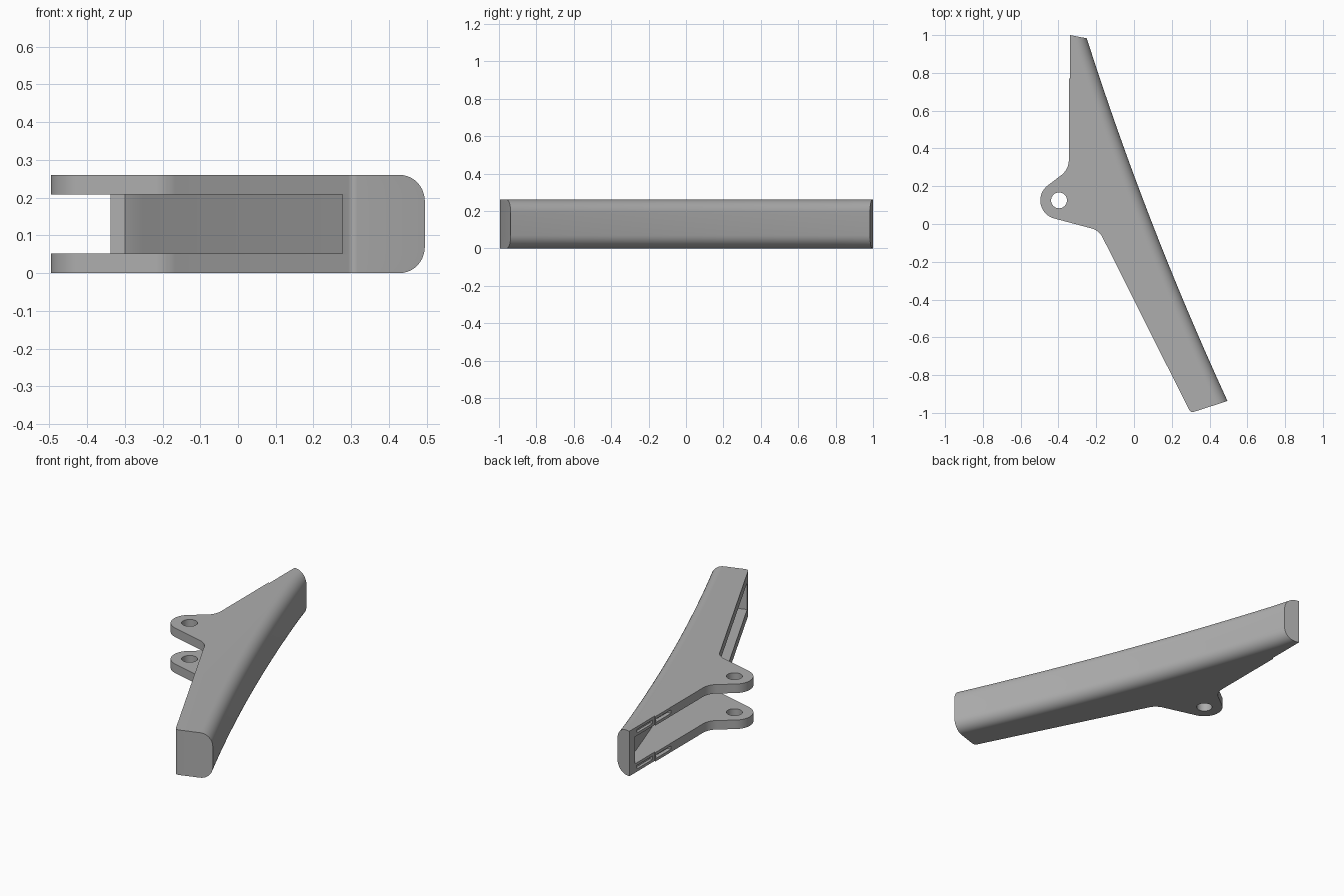
import bpy, bmesh, math
from mathutils import Vector

cube = bpy.data.objects.get("Cube")
if cube:
    bpy.data.objects.remove(cube)

HEIGHT, ROUND, WALL = 0.26, 0.07, 0.052
LUG, LUG_R, HOLE_R = Vector((-0.397, 0.125)), 0.099, 0.042

grey = bpy.data.materials.new("plain grey")
grey.use_nodes = True
colour = (0.42, 0.42, 0.42, 1)
grey.diffuse_color = colour
grey.node_tree.nodes["Principled BSDF"].inputs["Base Color"].default_value = colour


def fillet(a, b, c, r, steps=8):
    """Round corner b, between a and c, with radius r."""
    a, b, c = Vector(a), Vector(b), Vector(c)
    u, v = (a - b).normalized(), (c - b).normalized()
    half = u.angle(v) / 2
    centre = b + (u + v).normalized() * (r / math.sin(half))
    p = b + u * (r / math.tan(half)) - centre
    q = b + v * (r / math.tan(half)) - centre
    total = math.pi - 2 * half
    return [centre + (p * math.sin(total * (1 - i / steps)) + q * math.sin(total * i / steps))
            / math.sin(total) for i in range(steps + 1)]


def loft(name, rings):
    """Stack (z, outline) rings into a closed solid."""
    bm = bmesh.new()
    loops = [[bm.verts.new((p[0], p[1], z)) for p in ring] for z, ring in rings]
    for low, high in zip(loops, loops[1:]):
        for i in range(len(low)):
            j = (i + 1) % len(low)
            bm.faces.new((low[i], low[j], high[j], high[i]))
    bm.faces.new(loops[0][::-1])
    bm.faces.new(loops[-1])
    bmesh.ops.recalc_face_normals(bm, faces=bm.faces)
    mesh = bpy.data.meshes.new(name)
    bm.to_mesh(mesh)
    bm.free()
    mesh.materials.append(grey)
    obj = bpy.data.objects.new(name, mesh)
    bpy.context.collection.objects.link(obj)
    return obj


def prism(name, outline, z0, z1):
    return loft(name, [(z0, outline), (z1, outline)])


# Curved long side, front to back, moved inwards by d
FRONT, MIDDLE, BACK = Vector((0.495, -0.937)), Vector((0.066, -0.005)), Vector((-0.25, 0.983))
FRONT_CORNER, BACK_CORNER = Vector((0.30, -1)), Vector((-0.338, 1))


def long_side(d, steps=28):
    points = []
    for i in range(steps + 1):
        t = i / steps
        p = FRONT * (1 - t) ** 2 + MIDDLE * 2 * t * (1 - t) + BACK * t * t
        tangent = (MIDDLE - FRONT) * (1 - t) + (BACK - MIDDLE) * t
        n = Vector((-tangent.y, tangent.x)).normalized()
        if i == 0:
            n = (FRONT_CORNER - FRONT).normalized()
        elif i == steps:
            n = (BACK_CORNER - BACK).normalized()
        points.append(p + n * d)
    return points


# Open side with the hinge lug
step_top, step_low = Vector((-0.338, 0.77)), Vector((-0.345, 0.77))
upper, lower = Vector((-0.345, 0.289)), Vector((-0.185, -0.034))
lug_arc = [LUG + LUG_R * Vector((math.cos(a), math.sin(a)))
           for a in (math.radians(127 + 128 * i / 20) for i in range(21))]
open_side = ([BACK_CORNER, step_top, step_low]
             + fillet(step_low, upper, lug_arc[0], 0.1)
             + lug_arc
             + fillet(lug_arc[-1], lower, FRONT_CORNER, 0.09)
             + fillet(lower, FRONT_CORNER, FRONT, 0.02, 4))

# Body with rounded long edges
rings = []
for i in range(11):
    a = math.pi / 2 * i / 10
    rings.append((ROUND * (1 - math.cos(a)), long_side(ROUND * (1 - math.sin(a))) + open_side))
rings += [(HEIGHT - z, ring) for z, ring in reversed(rings)]
body = loft("lever_body", rings)

# Cavity, leaving the end walls and the curved shell
inner = long_side(0.05)
front_dir = (FRONT_CORNER - FRONT).normalized()
back_dir = (BACK_CORNER - BACK).normalized()
front_in = Vector((-front_dir.y, front_dir.x)) * 0.05
if front_in.y < 0:
    front_in = -front_in
inner = [p for p in inner if -0.9 < p.y < 0.91]
front_start = FRONT + front_dir * 0.05 + front_in
back_start = BACK + back_dir * 0.045 + Vector((-0.005, -0.05))
cavity = ([front_start] + inner + [back_start, back_start + back_dir * 0.3,
          Vector((-0.8, 0.9)), Vector((-0.8, -0.9)), front_start + front_dir * 0.4])
cutters = [prism("cavity_cutter", cavity, WALL, HEIGHT - WALL)]

# Pin hole through both lugs
hole = [LUG + HOLE_R * Vector((math.cos(a), math.sin(a)))
        for a in (math.tau * i / 32 for i in range(32))]
cutters.append(prism("hole_cutter", hole, -0.1, HEIGHT + 0.1))

# Small slots in the edges of both plates
for z in (WALL / 2, HEIGHT - WALL / 2):
    for y0, y1 in ((0.79, 0.93), (0.63, 0.765)):
        box = [(-0.4, y0), (-0.322, y0), (-0.322, y1), (-0.4, y1)]
        cutters.append(prism("slot_cutter", box, z - 0.01, z + 0.01))

for cutter in cutters:
    cutter.hide_render = True
    mod = body.modifiers.new(cutter.name, "BOOLEAN")
    mod.operation, mod.solver, mod.object = "DIFFERENCE", "EXACT", cutter

# Apply the cuts and remove the cutters
bpy.context.view_layer.update()
cut_mesh = bpy.data.meshes.new_from_object(
    body.evaluated_get(bpy.context.evaluated_depsgraph_get()))
body.modifiers.clear()
body.data = cut_mesh
for cutter in cutters:
    bpy.data.objects.remove(cutter)

bpy.ops.object.select_all(action="DESELECT")
body.select_set(True)
bpy.context.view_layer.objects.active = body
bpy.ops.object.shade_smooth_by_angle(angle=math.radians(30))
